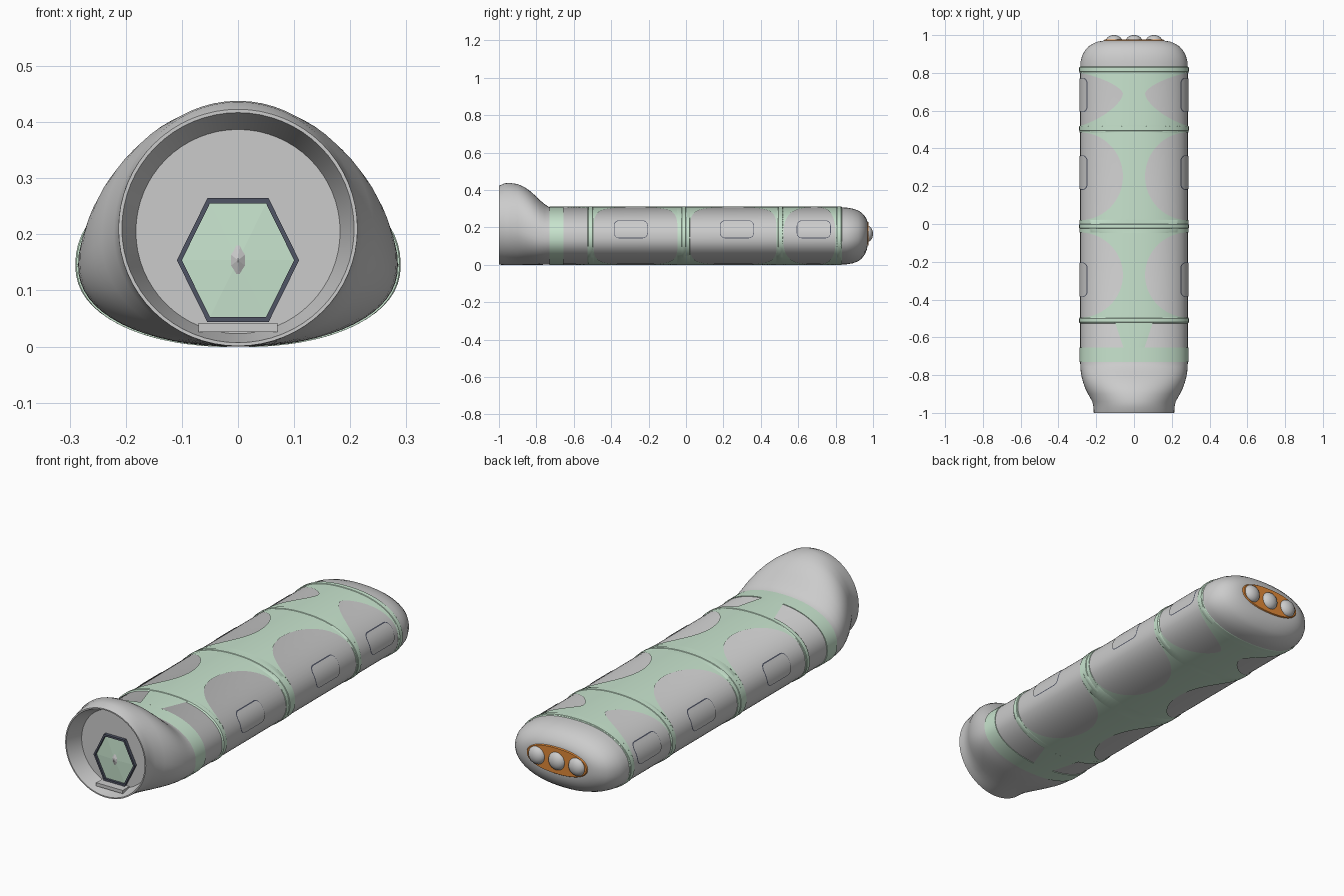
import bpy, bmesh
from math import sin, cos, pi, sqrt, asin, radians

if "Cube" in bpy.data.objects:
    bpy.data.objects.remove(bpy.data.objects["Cube"])

def material(name, c):
    m = bpy.data.materials.new(name)
    m.diffuse_color = (*c, 1)
    m.use_nodes = True
    m.node_tree.nodes["Principled BSDF"].inputs["Base Color"].default_value = m.diffuse_color
    return m

GREEN = material("pale_green", (0.58, 0.78, 0.62))
ORANGE = material("orange", (0.75, 0.25, 0.04))
DARK = material("dark_trim", (0.08, 0.09, 0.13))

def finish(name, bm, mat=None, smooth=True):
    bmesh.ops.remove_doubles(bm, verts=bm.verts, dist=1e-5)
    bmesh.ops.recalc_face_normals(bm, faces=bm.faces)
    me = bpy.data.meshes.new(name)
    bm.to_mesh(me)
    bm.free()
    ob = bpy.data.objects.new(name, me)
    bpy.context.collection.objects.link(ob)
    if mat:
        me.materials.append(mat)
    if smooth:
        bpy.ops.object.select_all(action='DESELECT')
        ob.select_set(True)
        bpy.context.view_layer.objects.active = ob
        bpy.ops.object.shade_smooth_by_angle(angle=radians(35))
    return ob

def add_grid(bm, rows, closed=False):
    vs = [[bm.verts.new(p) for p in r] for r in rows]
    n = len(rows[0])
    for a, b in zip(vs, vs[1:]):
        for i in range(n if closed else n - 1):
            j = (i + 1) % n
            bm.faces.new((a[i], a[j], b[j], b[i]))
    return vs

# Cross-section: superellipse with separate top and bottom heights
N = 2.2
def ring(y, w, zb, zc, zt, n, count=64):
    pts = []
    for i in range(count):
        t = 2 * pi * i / count
        s, c = sin(t), cos(t)
        x = w * abs(s) ** (2 / n) * (1 if s > 0 else -1)
        h = (zt - zc) if c > 0 else (zb - zc)
        pts.append((x, y, zc + h * abs(c) ** (2 / n)))
    return pts

# Hull: y, half width, bottom, widest height, top, exponent
W, ZC, ZT = 0.285, 0.145, 0.308
sections = [
    (-1.0, .213, .001, .21, .423, 2), (-.97, .214, 0, .207, .436, 2),
    (-.94, .221, 0, .202, .438, 2), (-.90, .243, 0, .19, .432, 2.05),
    (-.87, .258, 0, .178, .419, 2.1), (-.84, .269, 0, .168, .40, 2.15),
    (-.81, .277, 0, .158, .374, N), (-.78, .282, 0, .15, .345, N),
    (-.755, .284, .001, .146, .324, N), (-.73, W, .002, ZC, ZT, N),
    (.82, W, .002, ZC, ZT, N), (.86, .283, .003, .146, .306, N),
    (.89, .275, .008, .149, .301, N), (.92, .259, .019, .153, .291, N),
    (.94, .241, .034, .157, .278, N), (.956, .215, .056, .161, .261, N),
    (.966, .19, .078, .164, .245, N), (.971, .16, .103, .166, .229, N)]
bm = bmesh.new()
# Mouth recess: back wall then flared lip
recess = [(-.92, .182, .023, .205, .387, 2)]
vs = add_grid(bm, [ring(*s) for s in recess + [(-1.0, .207, .007, .21, .417, 2)] + sections], True)
bm.faces.new(vs[0])
bm.faces.new(vs[-1])
finish("hull", bm)

# Point on the straight part of the hull, lifted slightly
def skin(y, t, side, up, lift):
    h = (ZT - ZC) if up > 0 else (ZC - .002)
    return (side * (W + lift) * sin(t) ** (2 / N), y,
            ZC + up * (h + lift) * max(cos(t), 0) ** (2 / N))

# Green cladding: stations of (y, inner x edge of the grey cutout)
stations = [(-.73, W), (-.655, W), (-.655, .055), (-.52, .10), (-.52, W), (-.50, W)]
def arch(y0, y1, peak, p, q):
    out = []
    for i in range(41):
        d = -cos(pi * i / 40)
        y = peak + d * ((peak - y0) if d < 0 else (y1 - peak))
        out.append((y, W - .227 * max(0, 1 - abs(d) ** p) ** q))
    return out
stations += arch(-.495, -.045, -.27, 2, .5)
stations += arch(.02, .485, .252, 2, .5)
stations += arch(.52, .80, .69, 1.6, .8) + [(.832, W)]
bm = bmesh.new()
for side in (1, -1):
    for up in (1, -1):
        rows = []
        for y, x in stations:
            T = asin(min(1, (x / W) ** (N / 2)))
            rows.append([skin(y, T * k / 20, side, up, .003) for k in range(21)])
        add_grid(bm, rows)
bmesh.ops.dissolve_degenerate(bm, edges=bm.edges, dist=1e-6)
finish("green_cladding", bm, GREEN)

# Raised ribs around the hull
bm = bmesh.new()
for y in (-.51, -.012, .505, .818):
    add_grid(bm, [ring(y + dy, W + l, .002 - min(l, .002), ZC, ZT + l, N)
                  for dy, l in ((-.016, 0), (-.01, .005), (.01, .005), (.016, 0))], True)
finish("ribs", bm, GREEN)

# Side hatches: rounded plates that follow the hull curve
def hatch(name, yc, grow, lift, mat):
    hw, hh, r = .088 + grow, .045 + grow, .025 + grow
    ys = [-hw + r - r * cos(pi / 2 * i / 6) for i in range(7)]
    ys += [-y for y in reversed(ys)]
    bm = bmesh.new()
    for side in (1, -1):
        rows = []
        for y in ys:
            e = max(0, abs(y) - (hw - r))
            zr = hh - r + sqrt(max(0, r * r - e * e))
            row = []
            for k in range(9):
                z = .19 + zr * (k / 4 - 1)
                f = abs(z - ZC) / (ZT - ZC if z > ZC else ZC)
                row.append((side * (W * (1 - f ** N) ** (1 / N) + lift), yc + y, z))
            rows.append(row)
        add_grid(bm, rows)
    finish(name, bm, mat)

for i, yc in enumerate((-.295, .272, .683)):
    hatch(f"hatch_seal_{i}", yc, .003, .002, DARK)
    hatch(f"hatch_{i}", yc, 0, .004, None)

# Hexagonal doorway on the recess wall
def hexagon(y, r):
    return [(r * cos(pi * i / 3), y, .154 + 1.17 * r * sin(pi * i / 3)) for i in range(6)]

bm = bmesh.new()
add_grid(bm, [hexagon(-.92, .109), hexagon(-.935, .109), hexagon(-.935, .1), hexagon(-.924, .1)], True)
finish("door_frame", bm, DARK, False)

def fan(name, outline, apex, mat):
    bm = bmesh.new()
    vs = [bm.verts.new(p) for p in outline]
    top = bm.verts.new(apex)
    for i in range(len(vs)):
        bm.faces.new((vs[i], vs[(i + 1) % len(vs)], top))
    finish(name, bm, mat, False)

fan("door", hexagon(-.924, .1), (0, -.93, .154), GREEN)
fan("door_boss", [(.018, -.925, .168), (0.004, -.925, .19), (-.004, -.925, .19), (-.018, -.925, .168),
                  (-.018, -.925, .14), (-.004, -.925, .12), (.004, -.925, .12), (.018, -.925, .14)],
    (0, -.938, .154), None)

# Door sill
bm = bmesh.new()
bmesh.ops.create_cube(bm, size=1)
for v in bm.verts:
    v.co = (v.co.x * .14, -.945 + v.co.y * .05, .034 + v.co.z * .016)
finish("door_sill", bm, None, False)

# Rear plate and three domed nozzles
bm = bmesh.new()
vs = add_grid(bm, [ring(.968, .163, .10, .166, .232, N), ring(.976, .157, .105, .166, .227, N)], True)
bm.faces.new(vs[-1])
finish("rear_plate", bm, ORANGE)
for i in (-1, 0, 1):
    bm = bmesh.new()
    bmesh.ops.create_uvsphere(bm, u_segments=24, v_segments=16, radius=1)
    for v in bm.verts:
        v.co = (.106 * i + v.co.x * .043, .97 + v.co.y * .03, .166 + v.co.z * .043)
    finish(f"nozzle_{i + 1}", bm)
